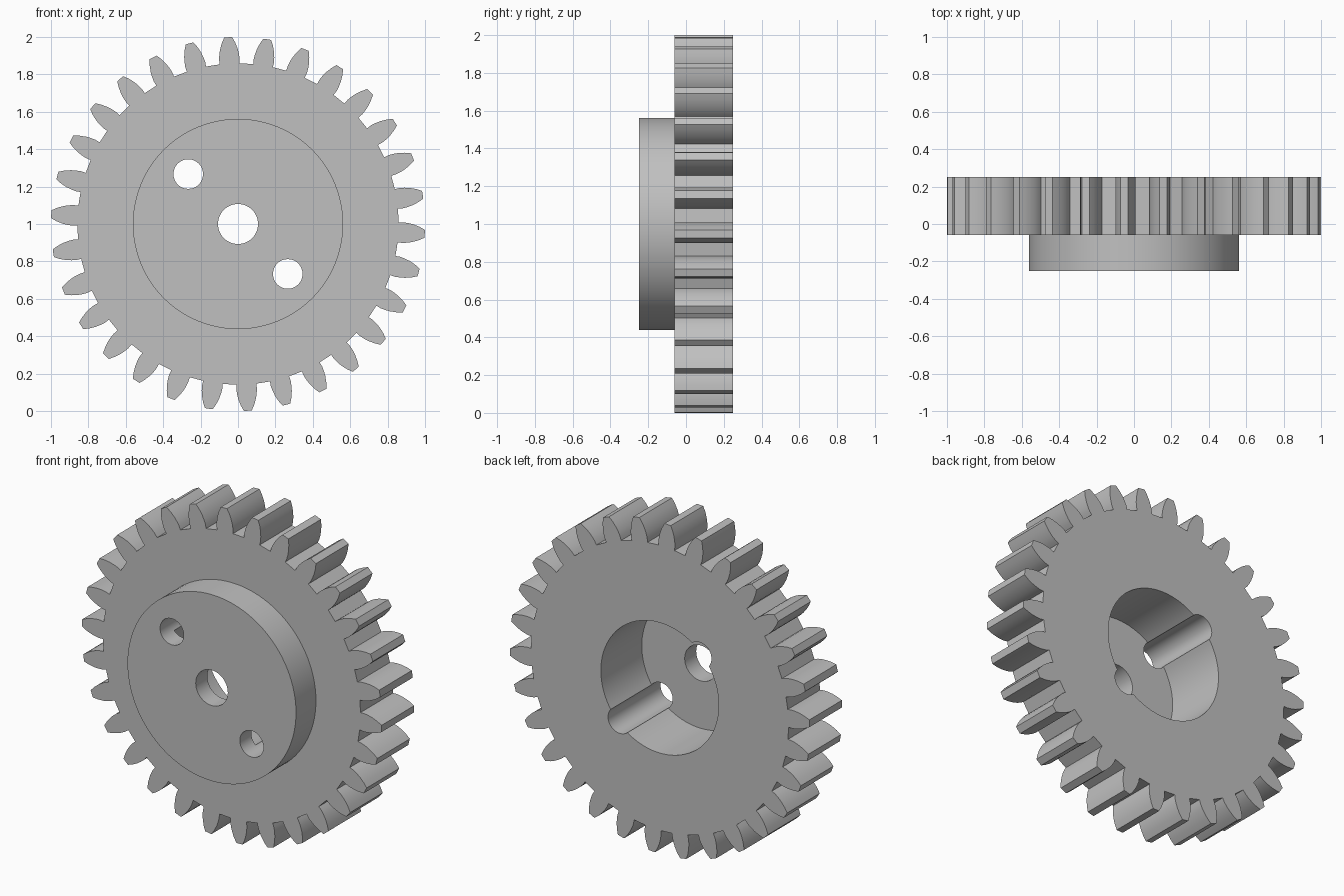
import bpy, bmesh, math
from mathutils import Matrix

cube = bpy.data.objects.get("Cube")
if cube:
    bpy.data.objects.remove(cube, do_unlink=True)

TEETH = 30
CENTRE_Z = 1.0
PLATE_FRONT, BACK, HUB_FRONT = -0.06, 0.25, -0.25
POCKET_FLOOR = -0.14

# One plain grey metal
metal = bpy.data.materials.new("grey_metal")
metal.use_nodes = True
grey = (0.53, 0.53, 0.53, 1)
metal.diffuse_color = grey
metal.node_tree.nodes["Principled BSDF"].inputs["Base Color"].default_value = grey


def finish(name, bm):
    bmesh.ops.recalc_face_normals(bm, faces=bm.faces)
    mesh = bpy.data.meshes.new(name)
    bm.to_mesh(mesh)
    bm.free()
    mesh.materials.append(metal)
    obj = bpy.data.objects.new(name, mesh)
    bpy.context.collection.objects.link(obj)
    return obj


def disc(name, radius, front, back, x=0.0, z=CENTRE_Z, sides=96):
    """Cylinder along y between two depths."""
    bm = bmesh.new()
    place = Matrix.Translation((x, (front + back) / 2, z)) @ Matrix.Rotation(math.pi / 2, 4, "X")
    bmesh.ops.create_cone(bm, cap_ends=True, segments=sides, radius1=radius,
                          radius2=radius, depth=back - front, matrix=place)
    return finish(name, bm)


def combine(target, other, operation):
    mod = target.modifiers.new(operation.lower(), "BOOLEAN")
    mod.operation = operation
    mod.solver = "EXACT"
    mod.object = other
    bpy.ops.object.select_all(action="DESELECT")
    target.select_set(True)
    bpy.context.view_layer.objects.active = target
    bpy.ops.object.modifier_apply(modifier=mod.name)
    bpy.data.objects.remove(other, do_unlink=True)


def toothed_plate():
    # Half tooth: radius and half width, from root to tip
    flank = [(0.859, 0.053), (0.885, 0.055), (0.91, 0.0525), (0.9375, 0.047),
             (0.97, 0.036), (1.0, 0.021)]
    tooth = [(r, -w) for r, w in flank] + [(r, w) for r, w in reversed(flank)]
    bm = bmesh.new()
    ring = []
    for k in range(TEETH):
        a = math.radians(-3) + k * math.tau / TEETH
        for r, w in tooth:
            t = a + math.asin(w / r)
            ring.append(bm.verts.new((r * math.cos(t), PLATE_FRONT, CENTRE_Z + r * math.sin(t))))
    face = bm.faces.new(ring)
    out = bmesh.ops.extrude_face_region(bm, geom=[face])
    moved = [v for v in out["geom"] if isinstance(v, bmesh.types.BMVert)]
    bmesh.ops.translate(bm, verts=moved, vec=(0, BACK - PLATE_FRONT, 0))
    return finish("gear_wheel", bm)


# Toothed wheel with raised hub on the front
gear = toothed_plate()
combine(gear, disc("hub", 0.562, HUB_FRONT, 0.0), "UNION")

# Round pocket in the back, centre bore and two pin holes
combine(gear, disc("pocket_cutter", 0.393, POCKET_FLOOR, 0.4), "DIFFERENCE")
combine(gear, disc("bore_cutter", 0.107, -0.4, 0.4, sides=48), "DIFFERENCE")
for side in (-1, 1):
    combine(gear, disc("pin_hole_cutter", 0.079, -0.4, 0.4, side * 0.266,
                       CENTRE_Z - side * 0.267, 48), "DIFFERENCE")

gear.select_set(True)
bpy.context.view_layer.objects.active = gear
bpy.ops.object.shade_smooth_by_angle(angle=math.radians(30))
